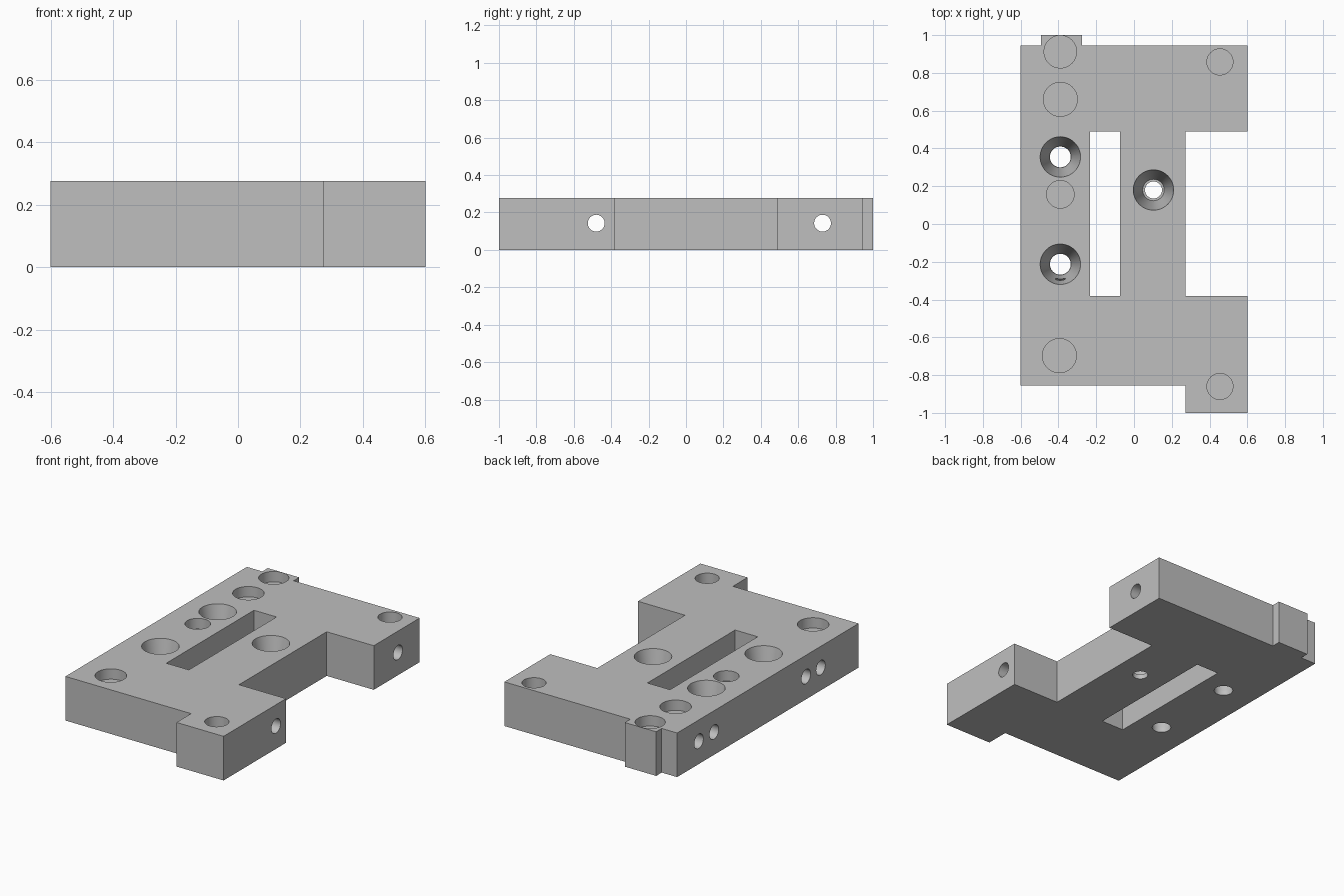
import bpy, bmesh, math
from mathutils import Matrix, Vector

if "Cube" in bpy.data.objects:
    bpy.data.objects.remove(bpy.data.objects["Cube"])

H = 0.277      # plate thickness

steel = bpy.data.materials.new("grey_steel")
steel.diffuse_color = (0.52, 0.52, 0.52, 1)
steel.use_nodes = True
steel.node_tree.nodes["Principled BSDF"].inputs["Base Color"].default_value = steel.diffuse_color


def make_object(name, bm):
    bmesh.ops.recalc_face_normals(bm, faces=bm.faces)
    mesh = bpy.data.meshes.new(name)
    bm.to_mesh(mesh)
    bm.free()
    mesh.materials.append(steel)
    ob = bpy.data.objects.new(name, mesh)
    bpy.context.collection.objects.link(ob)
    return ob


def prism(name, outline, z0, z1):
    bm = bmesh.new()
    face = bm.faces.new([bm.verts.new((x, y, z0)) for x, y in outline])
    ext = bmesh.ops.extrude_face_region(bm, geom=[face])
    bmesh.ops.translate(bm, vec=(0, 0, z1 - z0),
                        verts=[v for v in ext["geom"] if isinstance(v, bmesh.types.BMVert)])
    return make_object(name, bm)


def cone(name, start, end, r0, r1):
    """Round cutter from start to end."""
    a, b = Vector(start), Vector(end)
    bm = bmesh.new()
    rot = (b - a).to_track_quat('Z', 'Y').to_matrix().to_4x4()
    bmesh.ops.create_cone(bm, cap_ends=True, segments=48, radius1=r0, radius2=r1,
                          depth=(b - a).length,
                          matrix=Matrix.Translation((a + b) / 2) @ rot)
    return make_object(name, bm)


# Plate outline with feet, rear tab and side recess
plate = prism("mounting_plate", [
    (-0.6, -0.855), (0.273, -0.855), (0.273, -1), (0.6, -1), (0.6, -0.38),
    (0.273, -0.38), (0.273, 0.49), (0.6, 0.49), (0.6, 0.945), (-0.275, 0.945),
    (-0.275, 1), (-0.493, 1), (-0.493, 0.945), (-0.6, 0.945)], 0, H)

# Long slot
cutters = [prism("slot_cutter", [(-0.232, -0.38), (-0.075, -0.38),
                                 (-0.075, 0.49), (-0.232, 0.49)], -0.1, H + 0.1)]

# Shallow blind holes in the top
for x, y, r in [(-0.39, 0.912, 0.086), (-0.39, 0.66, 0.09), (-0.39, 0.157, 0.073),
                (-0.395, -0.697, 0.09), (0.455, 0.858, 0.069), (0.455, -0.86, 0.069)]:
    cutters.append(cone("blind_hole_cutter", (x, y, H - 0.065), (x, y, H + 0.05), r, r))

# Tapered through holes, each with a straight bore
for x, y, bore in [(-0.39, 0.355, 0.055), (-0.39, -0.213, 0.055), (0.103, 0.18, 0.045)]:
    slope = (0.107 - 0.057) / (H - 0.03)
    cutters.append(cone("taper_cutter", (x, y, 0.03), (x, y, H + 0.02),
                        0.057, 0.107 + slope * 0.02))
    cutters.append(cone("bore_cutter", (x, y, -0.05), (x, y, 0.1), bore, bore))

# Cross holes: two run right through, two are blind from the left
for y, end in [(-0.48, 0.7), (0.73, 0.7), (-0.334, -0.3), (0.578, -0.3)]:
    cutters.append(cone("cross_hole_cutter", (-0.7, y, 0.143), (end, y, 0.143), 0.045, 0.045))

for c in cutters:
    c.hide_render = True
    c.hide_set(True)
    mod = plate.modifiers.new(c.name, 'BOOLEAN')
    mod.operation = 'DIFFERENCE'
    mod.solver = 'EXACT'
    mod.object = c

# Apply the cuts, then smooth the bores and keep the edges sharp
bpy.context.view_layer.objects.active = plate
plate.select_set(True)
for mod in list(plate.modifiers):
    bpy.ops.object.modifier_apply(modifier=mod.name)
for c in cutters:
    bpy.data.objects.remove(c)
bpy.ops.object.shade_smooth_by_angle(angle=math.radians(30))
